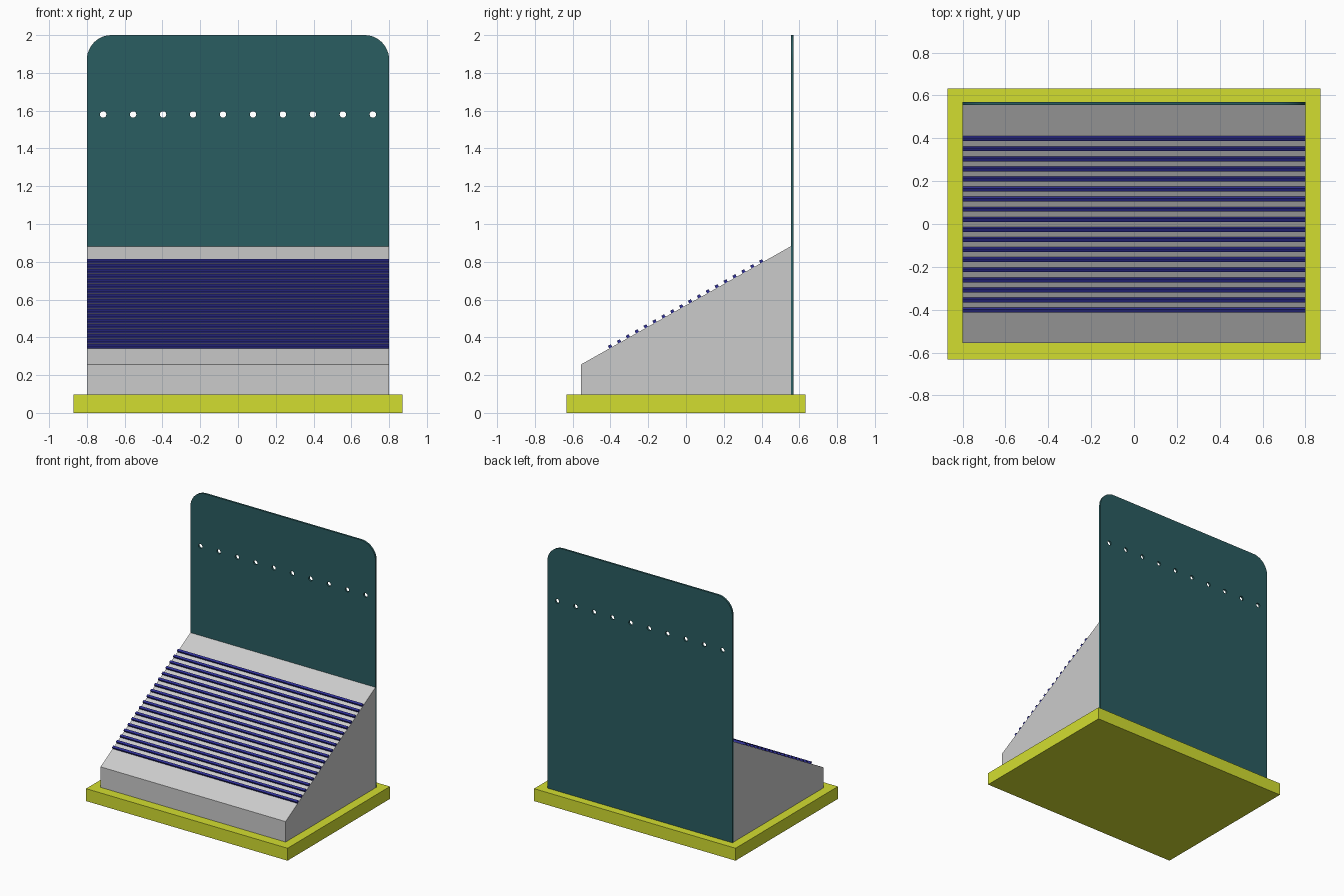
import bpy, bmesh
from math import sin, cos, pi, atan2
from mathutils import Matrix

if "Cube" in bpy.data.objects:
    bpy.data.objects.remove(bpy.data.objects["Cube"])


def material(name, rgb):
    m = bpy.data.materials.new(name)
    m.diffuse_color = (*rgb, 1)
    m.use_nodes = True
    m.node_tree.nodes["Principled BSDF"].inputs["Base Color"].default_value = m.diffuse_color
    return m


def finish(name, bm, mat=None):
    bmesh.ops.recalc_face_normals(bm, faces=bm.faces[:])
    me = bpy.data.meshes.new(name)
    bm.to_mesh(me)
    bm.free()
    ob = bpy.data.objects.new(name, me)
    bpy.context.collection.objects.link(ob)
    if mat:
        me.materials.append(mat)
    return ob


def add_box(bm, center, size, tilt=0):
    m = (Matrix.Translation(center) @ Matrix.Rotation(tilt, 4, 'X')
         @ Matrix.Diagonal((*size, 1)))
    bmesh.ops.create_cube(bm, size=1, matrix=m)


yellow = material("yellow", (0.65, 0.73, 0.03))
teal = material("teal", (0.023, 0.11, 0.12))
blue = material("blue", (0.03, 0.03, 0.32))

BASE_H, HALF_W, DEPTH = 0.097, 0.8, 0.555
FRONT_Z, BACK_Z = 0.257, 0.882

# Base plate
bm = bmesh.new()
add_box(bm, (0, 0, BASE_H / 2), (1.742, 1.264, BASE_H))
finish("base_plate", bm, yellow)

# Sloped body: side profile extruded across the width
bm = bmesh.new()
profile = [(-DEPTH, BASE_H), (DEPTH, BASE_H), (DEPTH, BACK_Z), (-DEPTH, FRONT_Z)]
face = bm.faces.new([bm.verts.new((-HALF_W, y, z)) for y, z in profile])
ext = bmesh.ops.extrude_face_region(bm, geom=[face])
bmesh.ops.translate(bm, vec=(2 * HALF_W, 0, 0),
                    verts=[v for v in ext['geom'] if isinstance(v, bmesh.types.BMVert)])
finish("sloped_body", bm)

# Ribs across the slope
slope = atan2(BACK_Z - FRONT_Z, 2 * DEPTH)
bm = bmesh.new()
for i in range(18):
    y = -0.398 + 0.8 * i / 17
    z = FRONT_Z + (y + DEPTH) * (BACK_Z - FRONT_Z) / (2 * DEPTH)
    add_box(bm, (0, y - 0.007 * sin(slope), z + 0.007 * cos(slope)),
            (2 * HALF_W, 0.0175, 0.0175), slope)
finish("slope_ribs", bm, blue)

# Back panel: rounded outline with a row of holes, as a filled curve
TOP, R, THICK = 2.0, 0.13, 0.015
outline = [(-HALF_W, BASE_H), (HALF_W, BASE_H)]
for cx, start in ((HALF_W - R, 0), (R - HALF_W, pi / 2)):
    for k in range(13):
        a = start + k * pi / 24
        outline.append((cx + R * cos(a), TOP - R + R * sin(a)))
loops = [outline]
for i in range(10):
    x = -0.714 + i * 1.428 / 9
    loops.append([(x + 0.017 * cos(k * pi / 12), 1.58 + 0.017 * sin(k * pi / 12))
                  for k in range(24)])

curve = bpy.data.curves.new("back_panel", 'CURVE')
curve.dimensions = '2D'
curve.fill_mode = 'BOTH'
curve.extrude = THICK / 2
for pts in loops:
    s = curve.splines.new('POLY')
    s.points.add(len(pts) - 1)
    for p, (x, z) in zip(s.points, pts):
        p.co = (x, z, 0, 1)
    s.use_cyclic_u = True
curve.materials.append(teal)
panel = bpy.data.objects.new("back_panel", curve)
panel.location = (0, DEPTH + THICK / 2, 0)
panel.rotation_euler = (pi / 2, 0, 0)
bpy.context.collection.objects.link(panel)
bpy.context.view_layer.objects.active = panel
panel.select_set(True)
bpy.ops.object.convert(target='MESH')
bpy.ops.object.shade_smooth_by_angle()
